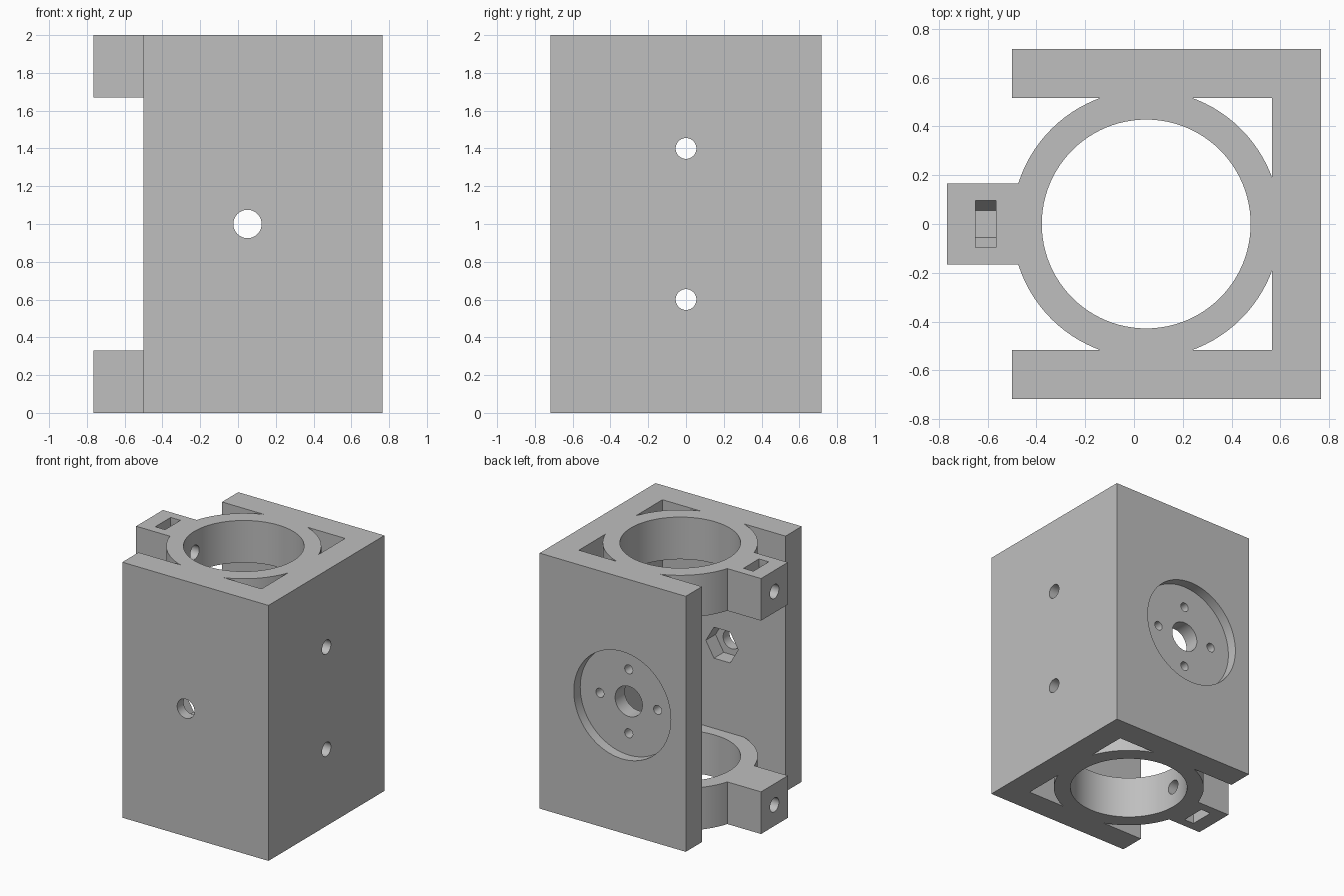
import bpy
import bmesh
from math import radians
from mathutils import Matrix, Vector

cube = bpy.data.objects.get("Cube")
if cube:
    bpy.data.objects.remove(cube)

grey = bpy.data.materials.new("light grey")
grey.use_nodes = True
colour = (0.52, 0.52, 0.52, 1)
grey.diffuse_color = colour
grey.node_tree.nodes["Principled BSDF"].inputs["Base Color"].default_value = colour

AXIS_X = 0.05          # centre of the bore
RING_H = 0.33          # height of each clamp ring
WALL_L, WALL_R, HALF_Y, THICK = -0.5, 0.766, 0.717, 0.2


def finish(name, bm):
    mesh = bpy.data.meshes.new(name)
    bmesh.ops.recalc_face_normals(bm, faces=bm.faces)
    bm.to_mesh(mesh)
    bm.free()
    ob = bpy.data.objects.new(name, mesh)
    bpy.context.collection.objects.link(ob)
    mesh.materials.append(grey)
    return ob


def box(name, low, high):
    low, high = Vector(low), Vector(high)
    bm = bmesh.new()
    bmesh.ops.create_cube(bm, size=1, matrix=Matrix.Translation((low + high) / 2)
                          @ Matrix.Diagonal((*(high - low), 1)))
    return finish(name, bm)


def prism(name, axis, radius, start, end, sides=96, turn=0):
    """Cylinder or prism between two points along the x, y or z axis."""
    start, end = Vector(start), Vector(end)
    tilt = {"x": Matrix.Rotation(radians(90), 4, "Y"),
            "y": Matrix.Rotation(radians(90), 4, "X"),
            "z": Matrix.Identity(4)}[axis]
    bm = bmesh.new()
    bmesh.ops.create_cone(bm, cap_ends=True, segments=sides, radius1=radius,
                          radius2=radius, depth=(end - start).length,
                          matrix=Matrix.Translation((start + end) / 2) @ tilt
                          @ Matrix.Rotation(radians(turn), 4, "Z"))
    return finish(name, bm)


def boolean(target, other, operation):
    mod = target.modifiers.new(operation.lower(), "BOOLEAN")
    mod.operation, mod.object, mod.solver = operation, other, "EXACT"
    bpy.context.view_layer.objects.active = target
    bpy.ops.object.modifier_apply(modifier=mod.name)
    bpy.data.objects.remove(other)


# Three-sided housing
body = box("motor_mount_housing", (WALL_L, -HALF_Y, 0), (WALL_R, HALF_Y, 2))
inner_y, inner_x = HALF_Y - THICK, WALL_R - THICK
boolean(body, box("channel", (-1, -inner_y, -1), (inner_x, inner_y, 3)), "DIFFERENCE")

# Clamp rings with lugs at the bottom and top
for z in (0, 2 - RING_H):
    boolean(body, prism("clamp_ring", "z", 0.55, (AXIS_X, 0, z), (AXIS_X, 0, z + RING_H)), "UNION")
    boolean(body, box("clamp_lug", (-0.766, -0.166, z), (-0.4, 0.166, z + RING_H)), "UNION")
boolean(body, prism("bore", "z", 0.428, (AXIS_X, 0, -1), (AXIS_X, 0, 3)), "DIFFERENCE")

# Lug screw holes and nut slots, open at the outer ends
for z, end in ((RING_H / 2, -0.1), (2 - RING_H / 2, 2.1)):
    slot = prism("nut_slot", "x", 0.11, (-0.65, 0, z), (-0.565, 0, z), 6)
    boolean(slot, box("slot_mouth", (-0.65, -0.0953, min(z, end)),
                      (-0.565, 0.0953, max(z, end))), "UNION")
    boolean(body, slot, "DIFFERENCE")
    boolean(body, prism("lug_hole", "x", 0.055, (-1, 0, z), (-0.1, 0, z), 48), "DIFFERENCE")

# Two screw holes in the side wall
for z in (0.6, 1.4):
    boolean(body, prism("side_hole", "x", 0.055, (0.5, 0, z), (1, 0, z), 48), "DIFFERENCE")

# Front pivot hole with a hexagonal nut pocket on the inside
boolean(body, prism("pivot_hole", "y", 0.075, (AXIS_X, -1, 1), (AXIS_X, -0.45, 1), 48), "DIFFERENCE")
boolean(body, prism("nut_pocket", "y", 0.14, (AXIS_X, -inner_y - 0.12, 1),
                    (AXIS_X, -0.45, 1), 6, 90), "DIFFERENCE")

# Round recess in the back wall with a centre hole and four screw holes
boolean(body, prism("horn_recess", "y", 0.42, (AXIS_X, HALF_Y - 0.08, 1), (AXIS_X, 1, 1)), "DIFFERENCE")
holes = [(0, 0, 0.118), (0.25, 0, 0.035), (-0.25, 0, 0.035), (0, 0.25, 0.035), (0, -0.25, 0.035)]
for dx, dz, r in holes:
    x, z = AXIS_X + dx, 1 + dz
    boolean(body, prism("horn_hole", "y", r, (x, 0.45, z), (x, 1, z), 48), "DIFFERENCE")

bpy.ops.object.select_all(action="DESELECT")
body.select_set(True)
bpy.context.view_layer.objects.active = body
bpy.ops.object.shade_smooth_by_angle(angle=radians(30))
